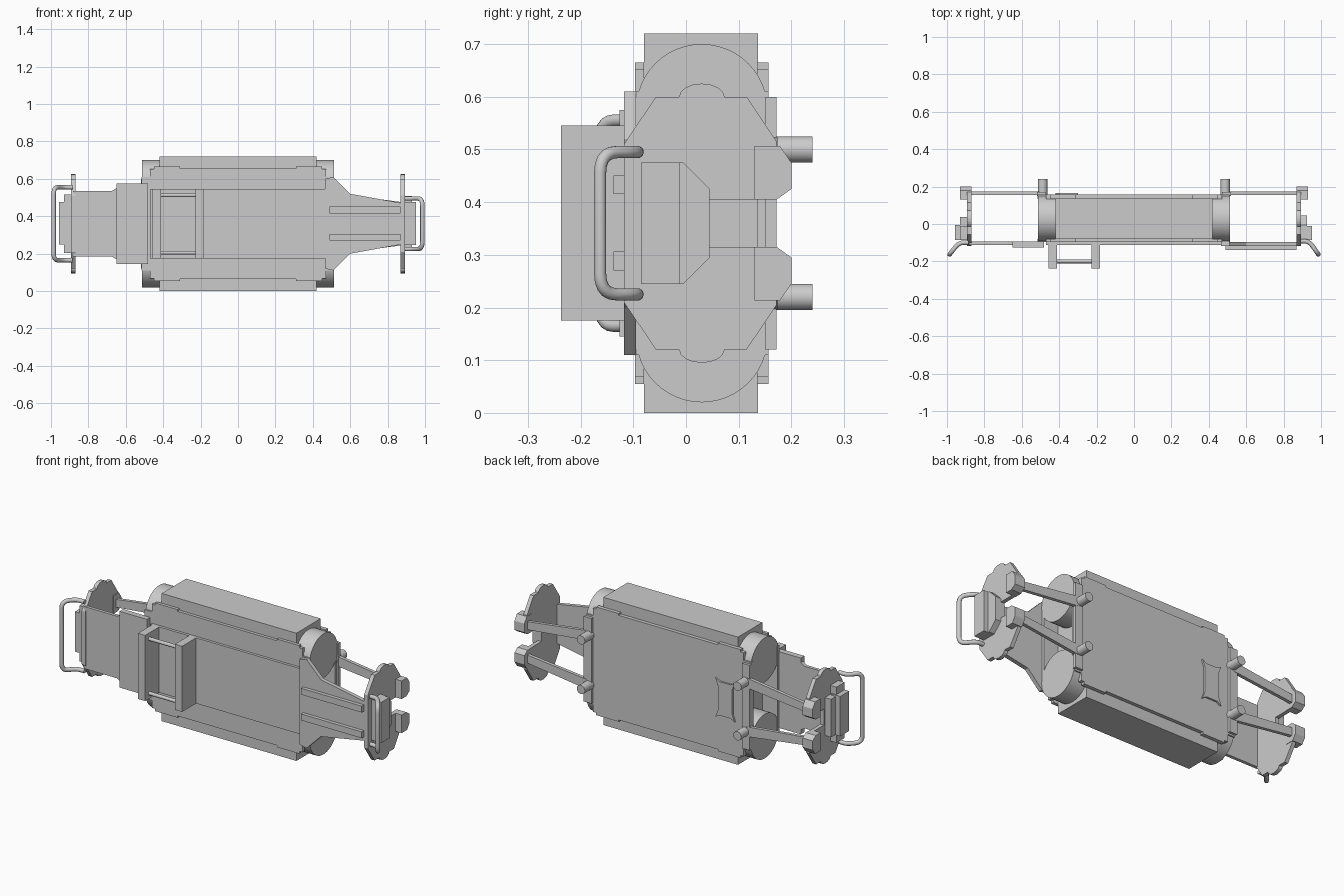
import bpy, bmesh, math
from mathutils import Vector

if "Cube" in bpy.data.objects:
    bpy.data.objects.remove(bpy.data.objects["Cube"])

MID = 0.36  # the model is mirrored about this height


def prism(name, pts, axis, a, b):
    """Extrude a 2D outline: axis 'x' takes (y,z) points, axis 'y' takes (x,z) points."""
    bm = bmesh.new()
    def place(p, t):
        return (t, p[0], p[1]) if axis == 'x' else (p[0], t, p[1])
    lo = [bm.verts.new(place(p, a)) for p in pts]
    hi = [bm.verts.new(place(p, b)) for p in pts]
    bm.faces.new(lo)
    bm.faces.new(hi[::-1])
    n = len(pts)
    for i in range(n):
        j = (i + 1) % n
        bm.faces.new((lo[i], hi[i], hi[j], lo[j]))
    bmesh.ops.recalc_face_normals(bm, faces=bm.faces)
    me = bpy.data.meshes.new(name)
    bm.to_mesh(me)
    bm.free()
    ob = bpy.data.objects.new(name, me)
    bpy.context.collection.objects.link(ob)
    return ob


def box(name, x, y, z):
    pts = [(x[0], z[0]), (x[1], z[0]), (x[1], z[1]), (x[0], z[1])]
    return prism(name, pts, 'y', *y)


def flip(pts):
    return [(u, 2 * MID - v) for u, v in pts]


def sym(pts):
    return pts + flip(pts)[::-1]


def cylinder(name, loc, r, depth, axis, verts=32):
    rot = {'x': (0, math.pi / 2, 0), 'y': (math.pi / 2, 0, 0)}[axis]
    bpy.ops.mesh.primitive_cylinder_add(vertices=verts, radius=r, depth=depth, location=loc, rotation=rot)
    ob = bpy.context.object
    ob.name = name
    bpy.ops.object.shade_smooth_by_angle()


def tube(name, pts, r, bend):
    """Pipe through corner points with rounded bends."""
    P = [Vector(p) for p in pts]
    path = [P[0]]
    for a, c, b in zip(P, P[1:], P[2:]):
        s = c + (a - c).normalized() * min(bend, (a - c).length * .45)
        e = c + (b - c).normalized() * min(bend, (b - c).length * .45)
        for i in range(6):
            t = i / 5
            path.append(s * (1 - t) ** 2 + c * 2 * t * (1 - t) + e * t * t)
    path.append(P[-1])
    cu = bpy.data.curves.new(name, 'CURVE')
    cu.dimensions = '3D'
    cu.bevel_depth = r
    cu.bevel_resolution = 3
    cu.use_fill_caps = True
    sp = cu.splines.new('POLY')
    sp.points.add(len(path) - 1)
    for q, p in zip(sp.points, path):
        q.co = (*p, 1)
        q.radius = 1
    ob = bpy.data.objects.new(name, cu)
    bpy.context.collection.objects.link(ob)


# Main body: tall core and the stepped front and back plates
box("body_core", (-.42, .42), (-.08, .137), (0, .72))
outline = sym([(-.515, .61), (-.47, .61), (-.47, .652), (-.45, .652), (-.45, .665), (-.31, .665),
               (-.31, .655), (.31, .655), (.31, .665), (.45, .665), (.45, .652), (.47, .652),
               (.47, .61), (.51, .61)])
prism("front_plate", outline, 'y', -.097, -.08)
prism("back_plate", outline, 'y', .135, .157)
box("front_panel", (-.47, .48), (-.112, -.095), (.175, .545))

# Spool shaped hatch on the back
prism("back_hatch", sym([(-.42, .47), (-.395, .455), (-.325, .455), (-.30, .47), (-.315, .43), (-.315, .37)][:5]
      + [])[:5] + [(-.315, .29), (-.30, .25), (-.325, .265), (-.395, .265), (-.42, .25), (-.405, .29), (-.405, .43)],
      'y', .155, .167)

# Outer disc-shaped end plate outline, open notch on the back edge
bump = [(.03 - .043 * math.cos(t * math.pi / 8), .6 + .025 * math.sin(t * math.pi / 8)) for t in range(9)]
disc = sym([(.045, .405)])[:1] + [(.172, .405), (.172, .515), (.115, .6)] + bump[::-1] + [(-.057, .6), (-.118, .51)]
disc = disc + flip(disc)[::-1]
bracket = [(.13, .405), (.172, .405), (.2, .425), (.2, .475), (.178, .507), (.13, .507)]

for s, side in ((1, "right"), (-1, "left")):
    prism("end_plate_" + side, disc, 'x', s * .87, s * .892)
    box("back_end_strip_" + side, (s * .47, s * .518), (.15, .172), (.12, .60))
    for top in (True, False):
        tag = side + ("_upper" if top else "_lower")
        f = (lambda p: p) if top else flip
        zc = .575 if top else .145
        cylinder("tank_" + tag, (s * .46, .03, zc), .125, .105, 'x', 48)
        prism("end_bracket_" + tag, f(bracket), 'x', s * .868, s * .93)
        # rear rails and knobs
        rail = [(s * .50, .525), (s * .50, .47), (s * .88, .43), (s * .88, .475)]
        prism("rear_rail_" + tag, f(rail), 'y', .155, .174)
        cylinder("knob_" + tag, (s * .488, .19, .5 if top else .22), .025, .1, 'y', 24)

# Right side: tapering front panel with two ribs
prism("tapered_panel", sym([(.465, .60), (.51, .61), (.60, .52), (.875, .47)]), 'y', -.118, -.095)
for z in (.27, .415):
    box("panel_rib", (.49, .868), (-.138, -.11), (z, z + .036))

# Left side: stepped front panel
prism("stepped_panel", sym([(-.882, .535), (-.675, .535), (-.65, .55), (-.65, .575), (-.48, .575)]),
      'y', -.112, -.094)
prism("stepped_panel_cover", sym([(-.65, .575), (-.48, .575)]), 'y', -.126, -.1)

# End blocks
block = sym([(-.085, .475), (-.005, .475), (.045, .425)])
prism("end_block_right", block, 'x', .885, .925)
box("end_block_face_right", (.9, .953), (-.085, -.012), (.245, .475))
prism("end_block_left", sym([(-.085, .517), (-.012, .517), (-.012, .467), (.037, .467)]), 'x', -.93, -.885)
box("end_block_face_left", (-.958, -.9), (-.085, -.005), (.25, .475))

# Bent carrying handles
def handle(name, s, dz, y0):
    r = [(s * .885, y0), (s * .937, y0), (s * .986, -.163)]
    up = [(x, y, MID + dz) for x, y in r]
    tube(name, up + [(x, y, 2 * MID - z) for x, y, z in up[::-1]], .012, .04)

handle("handle_right", 1, .135, -.092)
handle("handle_left", -1, .195, -.1)

# Front bracket frame: two posts joined by rods
for x in (-.458, -.228):
    box("front_post", (x, x + .045), (-.237, -.1), (.175, .545))
for z in (.205, .512):
    cylinder("front_rod", (-.32, -.2, z), .01, .22, 'x', 16)
